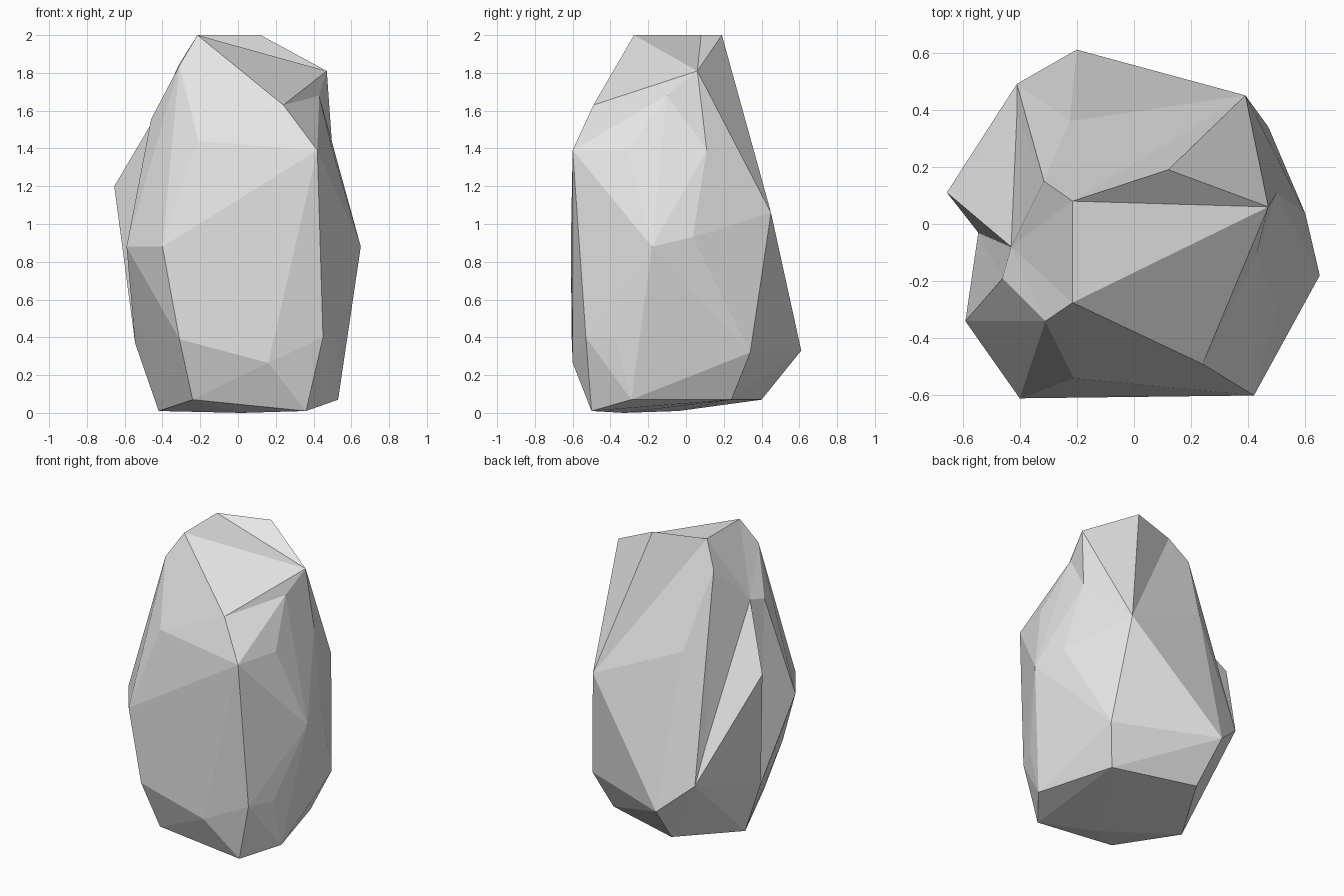
import bpy, bmesh
from mathutils import Vector

if "Cube" in bpy.data.objects:
    bpy.data.objects.remove(bpy.data.objects["Cube"])

# Corner points of the boulder, ring by ring from the ground up
rings = {
    "base": [(-.42, -.04, .01), (.02, -.33, 0), (.36, -.50, .01), (-.24, -.50, .07),
             (.53, -.29, .07), (.38, .24, .07), (-.17, .40, .07)],
    "foot": [(-.31, -.605, .39), (.16, -.60, .265), (.45, -.53, .40), (.53, -.37, .40),
             (.47, .34, .32), (-.20, .61, .33), (-.41, .49, .515), (-.545, -.03, .37)],
    "waist": [(-.40, -.61, .88), (.65, -.18, .88), (.60, .035, .93), (.39, .45, 1.06),
              (-.655, .11, 1.20), (-.59, -.34, .88)],
    "shoulder": [(-.21, -.54, 1.44), (.42, -.60, 1.39), (-.225, .36, 1.335),
                 (-.46, -.19, 1.555), (.24, -.49, 1.63)],
    "crown": [(-.31, -.34, 1.84), (-.315, .15, 1.84), (-.215, -.275, 2), (-.215, .08, 2),
              (.12, .19, 2), (.47, .06, 1.81)],
}

# Dented corners: true position and the outward offset used while wrapping the hull
dents = [((.43, -.10, 1.68), (.09, 0, 0)),
         ((.50, -.305, 1.39), (.03, 0, 0)),
         ((.50, .11, 1.39), (.03, 0, 0)),
         ((-.43, -.08, 1.58), (-.03, 0, .03))]

bm = bmesh.new()
for ring in rings.values():
    for p in ring:
        bm.verts.new(p)
dented = [(bm.verts.new(Vector(p) + Vector(d)), Vector(p)) for p, d in dents]

# Wrap the points in a faceted skin, then push the dented corners back in
bmesh.ops.convex_hull(bm, input=bm.verts[:], use_existing_faces=False)
for v, p in dented:
    if v.is_valid:
        v.co = p
loose = [v for v in bm.verts if not v.link_faces]
bmesh.ops.delete(bm, geom=loose, context='VERTS')


def corner(p):
    return min(bm.verts, key=lambda v: (v.co - Vector(p)).length)


def turn_edge(a, b):
    """Swap the diagonal between two neighbouring facets."""
    edge = bm.edges.get((corner(a), corner(b)))
    if edge and len(edge.link_faces) == 2:
        bmesh.utils.edge_rotate(edge, False)


left_tip, left_waist = rings["waist"][4:]
back_foot = rings["foot"][6]
back_shoulder, left_shoulder = rings["shoulder"][2:4]
left_crown, front_top, left_top, back_top = rings["crown"][1:5]

# Hollow crease on the left side
turn_edge(left_tip, left_waist)
turn_edge(left_tip, left_shoulder)

# Notch at the back left, dented into one facet
facet = bm.faces.get([corner(p) for p in (left_tip, back_foot, left_crown)])
if facet:
    notch = bmesh.ops.poke(bm, faces=[facet])["verts"][0]
    notch.co = (-.41, .38, .733)
    turn_edge(left_tip, left_crown)

# Raised back corner of the top
turn_edge(front_top, back_top)
turn_edge(back_top, left_crown)
turn_edge(back_top, back_shoulder)

bmesh.ops.recalc_face_normals(bm, faces=bm.faces[:])
mesh = bpy.data.meshes.new("boulder")
bm.to_mesh(mesh)
bm.free()

# Plain grey stone
stone = bpy.data.materials.new("grey stone")
stone.diffuse_color = (.78, .78, .78, 1)
stone.use_nodes = True
stone.node_tree.nodes["Principled BSDF"].inputs["Base Color"].default_value = stone.diffuse_color
mesh.materials.append(stone)
boulder = bpy.data.objects.new("boulder", mesh)
bpy.context.collection.objects.link(boulder)
